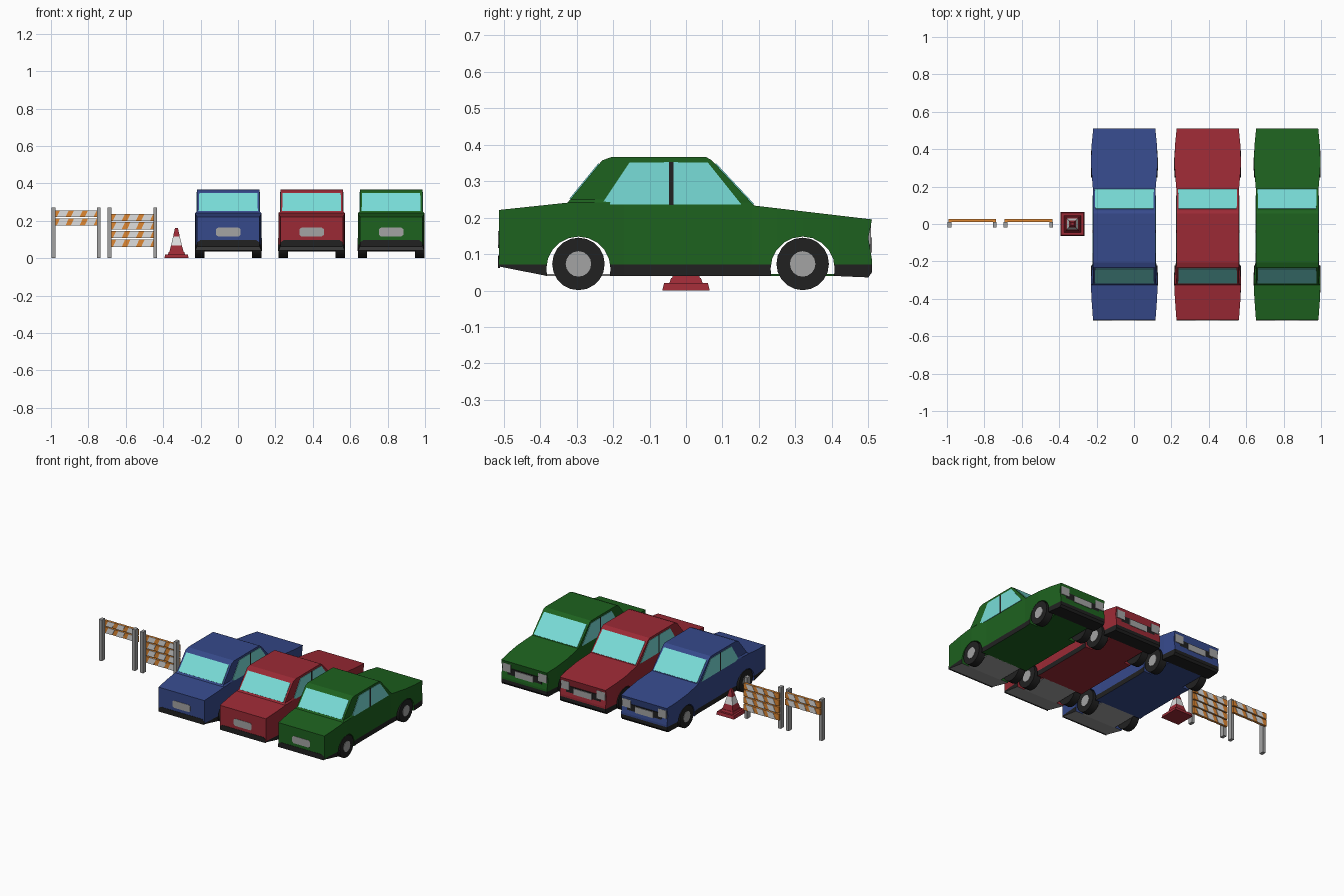
import bpy, bmesh, math
from mathutils import Vector

if "Cube" in bpy.data.objects:
    bpy.data.objects.remove(bpy.data.objects["Cube"])


def material(name, r, g, b):
    m = bpy.data.materials.new(name)
    m.diffuse_color = tuple((c / 255) ** 2.2 for c in (r, g, b)) + (1,)
    m.use_nodes = True
    m.node_tree.nodes["Principled BSDF"].inputs["Base Color"].default_value = m.diffuse_color
    return m


BLUE = material("blue paint", 57, 75, 138)
RED = material("red paint", 154, 46, 56)
GREEN = material("green paint", 35, 98, 36)
BLACK = material("black rubber", 38, 38, 38)
GREY = material("light grey", 162, 162, 162)
GLASS = material("cyan glass", 120, 220, 215)
ORANGE = material("orange", 222, 134, 54)
WHITE = material("white", 222, 222, 222)


def finish(name, bm, mats):
    bmesh.ops.recalc_face_normals(bm, faces=bm.faces)
    me = bpy.data.meshes.new(name)
    bm.to_mesh(me)
    bm.free()
    for m in mats:
        me.materials.append(m)
    ob = bpy.data.objects.new(name, me)
    bpy.context.collection.objects.link(ob)
    return ob


def prism(pts, vec):
    """Polygon extruded along a vector."""
    bm = bmesh.new()
    a = [bm.verts.new(p) for p in pts]
    b = [bm.verts.new(Vector(p) + Vector(vec)) for p in pts]
    bm.faces.new(a)
    bm.faces.new(b[::-1])
    for i in range(len(a)):
        j = (i + 1) % len(a)
        bm.faces.new((a[i], a[j], b[j], b[i]))
    bmesh.ops.recalc_face_normals(bm, faces=bm.faces)
    return bm


def slab(name, pts, vec, mat):
    return finish(name, prism(pts, vec), [mat])


def box(name, x0, x1, y0, y1, z0, z1, mat):
    return slab(name, [(x0, y0, z0), (x1, y0, z0), (x1, y1, z0), (x0, y1, z0)], (0, 0, z1 - z0), mat)


def cylinder(name, x0, x1, y, z, r, n, mat):
    pts = [(x0, y + r * math.cos(math.tau * i / n), z + r * math.sin(math.tau * i / n)) for i in range(n)]
    ob = slab(name, pts, (x1 - x0, 0, 0), mat)
    for p in ob.data.polygons:
        p.use_smooth = len(p.vertices) == 4
    ob.data.set_sharp_from_angle(angle=math.radians(40))
    return ob


# ---------- car ----------
AXLES = (-0.295, 0.320)
WIDTHS = [(-0.513, .167), (-0.39, .176), (-0.295, .178), (-0.235, .173), (-0.17, .167),
          (0.18, .167), (0.25, .173), (0.32, .178), (0.42, .175), (0.51, .166)]


def half_width(y, z):
    if z > .2495:      # cabin has straight sides
        return .168
    for (a, wa), (b, wb) in zip(WIDTHS, WIDTHS[1:]):
        if y <= b:
            return wa + (wb - wa) * max(0, y - a) / (b - a)
    return WIDTHS[-1][1]


def arch(yc):
    """Wheel arch, walked from front to rear."""
    arc = [(yc + .088 * math.cos(math.pi * i / 10), .06 + .088 * math.sin(math.pi * i / 10)) for i in range(11)]
    return [(yc + .086, .04)] + arc + [(yc - .086, .04)]


PROFILE = ([(-0.513, .066), (-0.513, .221), (-0.325, .241), (-0.230, .357), (-0.205, .366), (0.055, .366),
            (0.070, .358), (0.187, .233), (0.510, .195), (0.500, .145), (0.510, .085), (0.510, .05), (0.500, .036)]
           + arch(AXLES[1]) + arch(AXLES[0]))


def car(color, xc, paint):
    # body: extruded profile, cut into strips so it can bulge at the arches
    bm = prism([(-1, y, z) for y, z in PROFILE], (2, 0, 0))
    bmesh.ops.triangulate(bm, faces=bm.faces)
    cuts = [((0, y, 0), (0, 1, 0)) for y, _ in WIDTHS[1:-1]]
    cuts += [((0, 0, z), (0, 0, 1)) for z in (.072, .241, .250)]
    for co, no in cuts:
        bmesh.ops.bisect_plane(bm, geom=bm.verts[:] + bm.edges[:] + bm.faces[:], plane_co=co, plane_no=no)
    for v in bm.verts:
        v.co.x = v.co.x * half_width(v.co.y, v.co.z) + xc
    bm.normal_update()
    # black lower trim, grey rear underside, painted floor
    for f in bm.faces:
        c, n = f.calc_center_median(), f.normal
        if c.z < .072:
            if n.z < -.5:
                f.material_index = 2 if c.y < -.37 else 1 if c.y > .40 else 0
            elif abs(n.x) > .5 or abs(c.y) > .45:
                f.material_index = 1
    finish(color + "_car_body", bm, [paint, BLACK, GREY])

    # floor pans between the wheels
    box(color + "_rear_pan", xc - .122, xc + .122, -.385, -.205, .040, .046, GREY)
    box(color + "_front_pan", xc - .122, xc + .122, .230, .410, .040, .046, paint)

    # wheels and hubs
    for s in (-1, 1):
        for y in AXLES:
            cylinder(color + "_tyre", xc + s * .128, xc + s * .177, y, .073, .072, 20, BLACK)
            cylinder(color + "_hub", xc + s * .17, xc + s * .179, y, .073, .035, 16, GREY)
        # side windows with a thin black pillar
        x = xc + s * .167
        pillar = [(-.047, .234), (-.047, .353), (-.033, .353), (-.033, .234)]
        rear = [(-.232, .236), (-.155, .351), (-.046, .352), (-.046, .236)]
        front = [(-.034, .236), (-.034, .352), (.060, .351), (.152, .236)]
        for name, pts, t, m in (("window_pillar", pillar, .003, BLACK), ("rear_side_window", rear, .0035, GLASS),
                                ("front_side_window", front, .0035, GLASS)):
            slab(color + "_" + name, [(x, y, z) for y, z in pts], (s * t, 0, 0), m)

    # windscreen and rear window on the slanted faces
    for name, top, base in (("windscreen", (.080, .3473), (.184, .2362)),
                            ("rear_window", (-.238, .3471), (-.317, .2508))):
        d = Vector((0, top[0] - base[0], top[1] - base[1]))
        n = Vector((0, d.z, -d.y)) if name == "windscreen" else Vector((0, -d.z, d.y))
        slab(color + "_" + name, [(xc - .155, *top), (xc + .155, *top), (xc + .158, *base), (xc - .158, *base)],
             n.normalized() * .003, GLASS)

    # front end: grille, plate, lights
    box(color + "_grille", xc - .125, xc + .125, .495, .506, .098, .150, BLACK)
    box(color + "_front_plate", xc - .065, xc + .065, .50, .510, .105, .145, GREY)
    for s in (-1, 1):
        box(color + "_headlight", xc + s * .10, xc + s * .160, .495, .508, .125, .178, GREY)
    # rear end: bumper and plate
    slab(color + "_rear_bumper", [(xc - .166, -.51, .062), (xc + .166, -.51, .062), (xc + .166, -.51, .085),
                                  (xc + .15, -.51, .096), (xc - .15, -.51, .096), (xc - .166, -.51, .085)],
         (0, -.005, 0), BLACK)
    slab(color + "_rear_plate", [(xc + x, -.51, z) for x, z in
                                 ((-.055, .116), (.055, .116), (.065, .125), (.065, .155), (.055, .163),
                                  (-.055, .163), (-.065, .155), (-.065, .125))], (0, -.005, 0), GREY)


car("blue", -.052, BLUE)
car("red", .394, RED)
car("green", .819, GREEN)


# ---------- traffic cone: four-sided, banded ----------
def frustum(name, x, z0, h0, z1, h1, mat):
    bm = prism([(x + a, b, z0) for a, b in ((-h0, -h0), (h0, -h0), (h0, h0), (-h0, h0))], (0, 0, z1 - z0))
    for v in bm.verts:
        if v.co.z > (z0 + z1) / 2:
            v.co.x, v.co.y = x + (v.co.x - x) * h1 / h0, v.co.y * h1 / h0
    return finish(name, bm, [mat])


CONE = -.329
frustum("cone_base", CONE, 0, .065, .020, .060, RED)
frustum("cone_foot", CONE, .020, .046, .034, .041, RED)
levels = [(.034, .038), (.068, .029), (.115, .018), (.160, .008)]
for (z0, h0), (z1, h1), m in zip(levels, levels[1:], (RED, WHITE, RED)):
    frustum("cone_band", CONE, z0, h0, z1, h1, m)


# ---------- barricades ----------
def barricade(name, xa, xb, rows):
    for x in (xa, xb - .021):
        box(name + "_post", x, x + .021, -.020, .012, 0, .27, GREY)
    x0, x1 = xa + .004, xb - .004
    for z0, z1 in rows:
        box(name + "_board", x0, x1, .012, .026, z0, z1, ORANGE)
        # slanted white stripes on both faces
        pitch, lean = (x1 - x0 - .03) / 3, .018
        for i in range(3):
            a = x0 + .024 + i * pitch
            b = a + pitch * .62
            for y, t in ((.012, -.002), (.026, .002)):
                slab(name + "_stripe", [(a, y, z0), (b, y, z0), (b + lean, y, z1), (a + lean, y, z1)],
                     (0, t, 0), WHITE)


barricade("tall_barricade", -.997, -.734, [(.220, .256), (.174, .213)])
barricade("wide_barricade", -.697, -.432, [(.199, .236), (.153, .192), (.107, .146), (.059, .099)])
